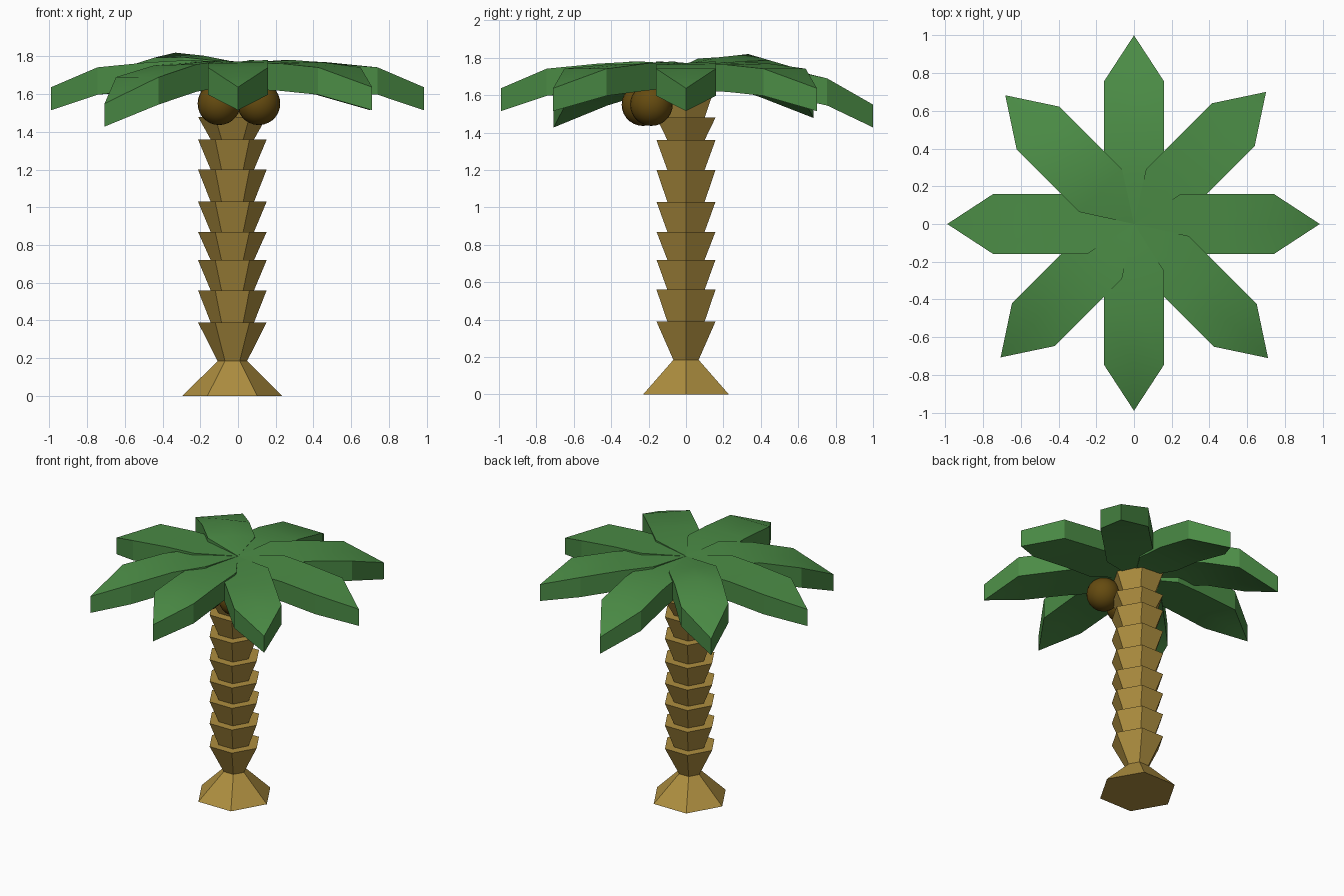
import bpy, bmesh, math
from mathutils import Vector, Matrix

if "Cube" in bpy.data.objects:
    bpy.data.objects.remove(bpy.data.objects["Cube"])


def material(name, color):
    m = bpy.data.materials.new(name)
    m.diffuse_color = (*color, 1)
    m.use_nodes = True
    m.node_tree.nodes["Principled BSDF"].inputs["Base Color"].default_value = m.diffuse_color
    return m


BARK = material("bark", (0.42, 0.27, 0.05))
LEAF = material("leaf_green", (0.07, 0.26, 0.06))
NUT = material("nut_brown", (0.13, 0.07, 0.005))


def finish(bm, name, mat, smooth=None):
    bmesh.ops.recalc_face_normals(bm, faces=bm.faces)
    me = bpy.data.meshes.new(name)
    bm.to_mesh(me)
    bm.free()
    me.materials.append(mat)
    ob = bpy.data.objects.new(name, me)
    bpy.context.collection.objects.link(ob)
    if smooth:
        bpy.ops.object.select_all(action='DESELECT')
        ob.select_set(True)
        bpy.context.view_layer.objects.active = ob
        bpy.ops.object.shade_smooth_by_angle(angle=math.radians(smooth))
    return ob


def loft(bm, rings):
    """Skin a list of closed rings with quads."""
    rows = [[bm.verts.new(p) for p in ring] for ring in rings]
    n = len(rows[0])
    for a, b in zip(rows, rows[1:]):
        for i in range(n):
            j = (i + 1) % n
            bm.faces.new((a[i], a[j], b[j], b[i]))
    return rows


# Trunk: one six-sided stepped profile
tops = [0.39, 0.56, 0.72, 0.87, 1.03, 1.20, 1.36, 1.48, 1.65]
profile = [(0.265, 0), (0.078, 0.185)]
for z in tops:
    profile.append((0.182, z))
    if z != tops[-1]:
        profile.append((0.115, z))
bm = bmesh.new()
rows = loft(bm, [[(-0.03 + r * math.cos(k * math.pi / 3), r * math.sin(k * math.pi / 3), z)
                  for k in range(6)] for r, z in profile])
bm.faces.new(rows[0])
bm.faces.new(rows[-1])
finish(bm, "trunk", BARK)

# Coconuts
for name, pos in (("coconut_left", (-0.10, -0.23, 1.55)), ("coconut_right", (0.11, -0.185, 1.55))):
    bm = bmesh.new()
    bmesh.ops.create_uvsphere(bm, u_segments=24, v_segments=14, radius=0.114,
                              matrix=Matrix.Translation(pos))
    finish(bm, name, NUT, 60)


def frond(name, angle, rows):
    """Thick blade; rows hold distance, half width, top height, thickness, roll, ridge."""
    bm = bmesh.new()
    out = Vector((math.cos(angle), math.sin(angle), 0))
    side = Vector((-out.y, out.x, 0))
    rings = []
    for r, w, z, t, roll, ridge in rows:
        top = [out * r + side * w * s + Vector((0, 0, z + roll * s + ridge * (1 - abs(s))))
               for s in (-1, 0, 1)]
        rings.append(top + [p - Vector((0, 0, t)) for p in reversed(top)])
    loft(bm, rings)
    bmesh.ops.remove_doubles(bm, verts=bm.verts, dist=1e-5)
    finish(bm, name, LEAF, 30)


# Fronds: level ones, two that droop and one that arches up
def blade(mid, shoulder, tip, length=0.99, ridge=0.0):
    return [(0.0, 0.0, 1.765, 0.13, 0, 0),
            (0.25, 0.16, 1.773 + ridge / 2, 0.14, 0.008, ridge / 2),
            (0.47, 0.16, mid, 0.145, 0.003, ridge),
            (length - 0.245, 0.16, shoulder, 0.145, 0, 0),
            (length, 0.0, tip, 0.122, 0, 0)]


level = (1.766, 1.742, 1.637)
droop = (1.755, 1.69, 1.55)
shapes = [("right", level, 0.985), ("back_right", level, 0.99), ("back", droop, 1.0),
          ("back_left", (1.79, 1.735, 1.60), 0.965), ("left", level, 0.99),
          ("front_left", droop, 1.0), ("front", level, 0.99), ("front_right", level, 1.005)]
for k, (name, heights, length) in enumerate(shapes):
    ridge = 0.03 if name == "back_left" else 0.0
    frond("frond_" + name, k * math.pi / 4, blade(*heights, length, ridge))
